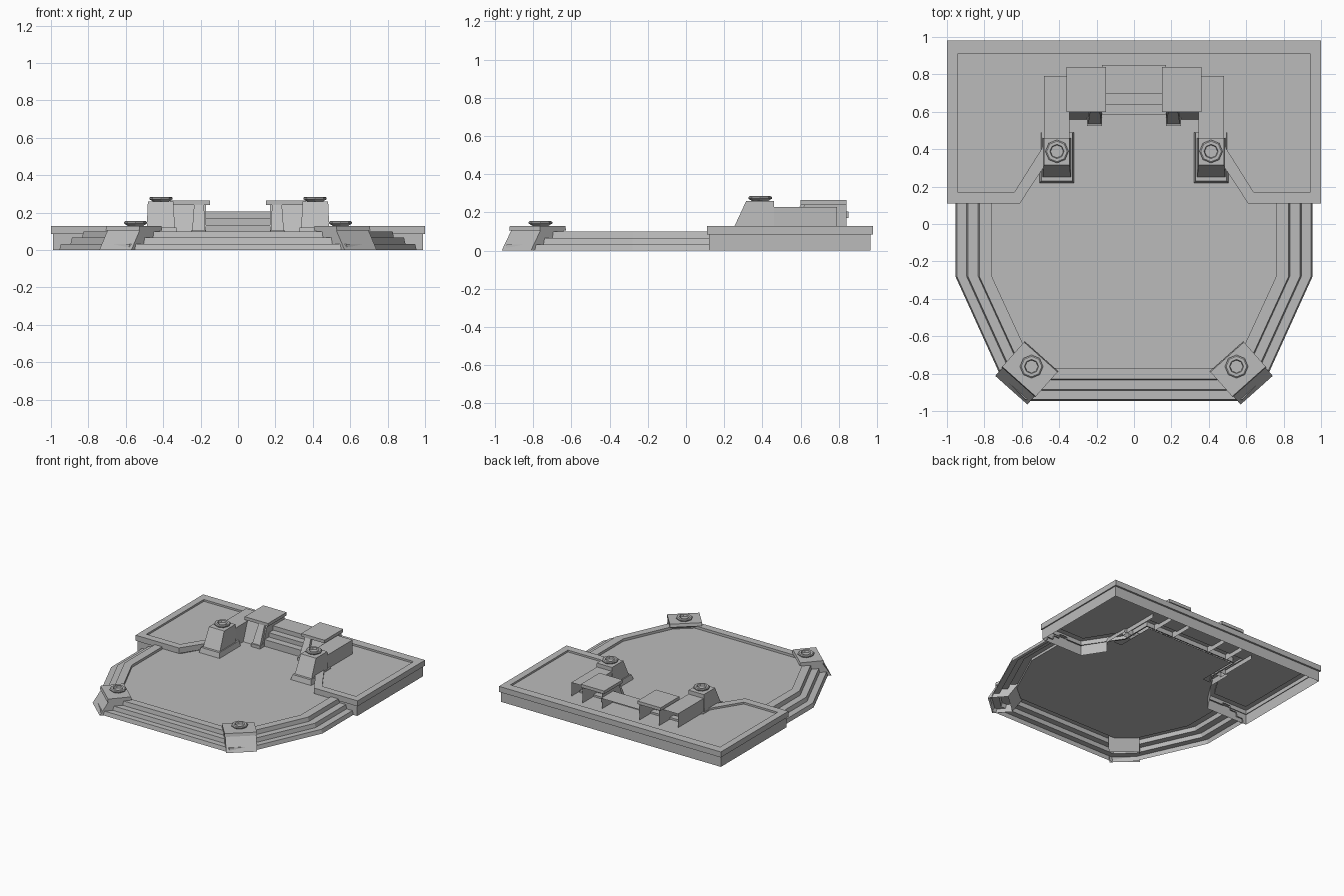
import bpy
import math
from mathutils import Matrix, Vector

cube = bpy.data.objects.get("Cube")
if cube:
    bpy.data.objects.remove(cube)

stone = bpy.data.materials.new("grey_stone")
stone.use_nodes = True
GREY = (0.5, 0.5, 0.5, 1)
stone.diffuse_color = GREY
stone.node_tree.nodes["Principled BSDF"].inputs["Base Color"].default_value = GREY


def loft(name, rings, closed=True, top=True, bottom=False, mirror=False, matrix=Matrix()):
    """Skin a stack of (outline, height) rings, outlines counter-clockwise from above."""
    n = len(rings[0][0])
    verts = [matrix @ Vector((x, y, z)) for outline, z in rings for x, y in outline]
    faces = []
    for r in range(len(rings) - 1):
        for i in range(n if closed else n - 1):
            a, b = r * n + i, r * n + (i + 1) % n
            faces.append((a, b, b + n, a + n))
    if top:
        faces.append(tuple(range(len(verts) - n, len(verts))))
    if bottom:
        faces.append(tuple(reversed(range(n))))
    mesh = bpy.data.meshes.new(name)
    mesh.from_pydata(verts, [], faces)
    mesh.materials.append(stone)
    obj = bpy.data.objects.new(name, mesh)
    bpy.context.collection.objects.link(obj)
    if mirror:
        mod = obj.modifiers.new("mirror", "MIRROR")
        mod.use_mirror_merge = False
    return obj


def rect(x0, x1, y0, y1):
    # Starts at the back, so an unclosed loft leaves the back side open
    return [(x0, y1), (x0, y0), (x1, y0), (x1, y1)]


def both_sides(left):
    """Complete a left half outline with its mirror image."""
    return left + [(-x, y) for x, y in reversed(left)]


def octagon(r):
    return [(r * math.cos(i * math.pi / 4), r * math.sin(i * math.pi / 4)) for i in range(8)]


def bowl(name, x, y, z):
    profile = [(0.042, 0), (0.062, 0.012), (0.062, 0.02), (0.055, 0.025), (0.038, 0.025), (0.034, 0.01)]
    loft(name, [(octagon(r), h) for r, h in profile], mirror=True,
         matrix=Matrix.Translation((x, y, z)))


# Stepped arena edge
def arena_outline(d):
    return both_sides([(d - 0.955, 0.13), (d - 0.955, -0.28),
                       (0.65 * d - 0.71, 0.8 * d - 0.82),
                       (0.65 * d - 0.585, 0.9 * d - 0.945)])


steps = [(0, 0), (0.008, 0.033), (0.06, 0.033), (0.067, 0.066),
         (0.122, 0.066), (0.128, 0.1), (0.195, 0.1), (0.195, 0.08)]
loft("arena_steps", [(arena_outline(d), z) for d, z in steps], closed=False, top=False)

# Arena floor with the neck that runs back to the stairs
neck = both_sides([(0.6, 0.13), (0.48, 0.33), (0.4, 0.33), (0.4, 0.65)])
loft("arena_floor", [(arena_outline(0.195) + neck, 0.08)])

# Rear terrace: wall, overhanging lip, raised rim and sunken top
wall = both_sides([(-0.505, 0.29), (-0.615, 0.12), (-0.99, 0.12), (-0.99, 0.965)][::-1])
left_wall = [(-0.505, 0.29), (-0.615, 0.12), (-0.99, 0.12), (-0.99, 0.965)]
wall = [(-x, y) for x, y in left_wall]
wall = [(x, y) for x, y in wall] + list(reversed(left_wall))
loft("terrace_wall", [(wall, 0), (wall, 0.085)], closed=False, top=False)


def terrace_outline(side, front, back, corner, notch_x, notch_y, inner_y):
    return both_sides([(-side, back), (-side, front), (-corner, front),
                       (-notch_x, notch_y), (-notch_x, inner_y)])


under = terrace_outline(0.985, 0.125, 0.96, 0.62, 0.43, 0.41, 0.66)
lip = terrace_outline(1, 0.11, 0.98, 0.61, 0.42, 0.4, 0.65)
rim = terrace_outline(0.945, 0.17, 0.91, 0.64, 0.47, 0.44, 0.7)
loft("terrace_top", [(under, 0.085), (lip, 0.085), (lip, 0.13), (rim, 0.13), (rim, 0.115)])

# Front corner posts: leaning body, flat cap, bowl
post = Matrix.Translation((-0.555, -0.775, 0)) @ Matrix.Rotation(math.radians(-41.7), 4, "Z")
loft("corner_post", [(rect(-0.115, 0.115, -0.152, 0), 0),
                     (rect(-0.115, 0.115, -0.085, 0.08), 0.105)],
     top=False, mirror=True, matrix=post)
loft("corner_post_cap", [(rect(-0.12, 0.12, -0.095, 0.09), 0.105),
                         (rect(-0.12, 0.12, -0.09, 0.085), 0.13)],
     bottom=True, mirror=True, matrix=post)
bowl("corner_bowl", -0.548, -0.762, 0.13)

# Inner columns with plinths and bowls
loft("column_plinth", [(rect(-0.505, -0.32, 0.22, 0.49), 0.08),
                       (rect(-0.495, -0.33, 0.23, 0.49), 0.12)], mirror=True)
loft("column", [(rect(-0.488, -0.338, 0.25, 0.46), 0.12),
                (rect(-0.482, -0.345, 0.315, 0.46), 0.26)], mirror=True)
bowl("column_bowl", -0.412, 0.388, 0.26)

# Side walls behind the columns, open at the back
side_wall = rect(-0.48, -0.345, 0.44, 0.79)
loft("side_wall", [(side_wall, 0.08), (side_wall, 0.228)], closed=False, mirror=True)

# Gate piers, open at the back, with roof slabs and buttresses
loft("gate_pier", [(rect(-0.345, -0.17, 0.56, 0.84), 0.08),
                   (rect(-0.345, -0.17, 0.62, 0.84), 0.24)],
     closed=False, top=False, mirror=True)
roof = rect(-0.36, -0.15, 0.6, 0.84)
loft("gate_roof", [(roof, 0.24), (roof, 0.265)], bottom=True, mirror=True)
foot = rect(-0.25, -0.17, 0.525, 0.62)
loft("buttress_foot", [(foot, 0.08), (foot, 0.105)], mirror=True)
loft("buttress", [(rect(-0.245, -0.175, 0.535, 0.64), 0.105),
                  (rect(-0.235, -0.182, 0.6, 0.64), 0.24)], top=False, mirror=True)

# Stairs between the piers
for i, (y, low, high) in enumerate([(0.585, 0.08, 0.135), (0.64, 0.135, 0.17), (0.695, 0.17, 0.205)]):
    tread = rect(-0.17, 0.17, y, 0.85 if i == 2 else y + 0.055)
    loft("stair_%d" % (i + 1), [(tread, low), (tread, high)], closed=False)
